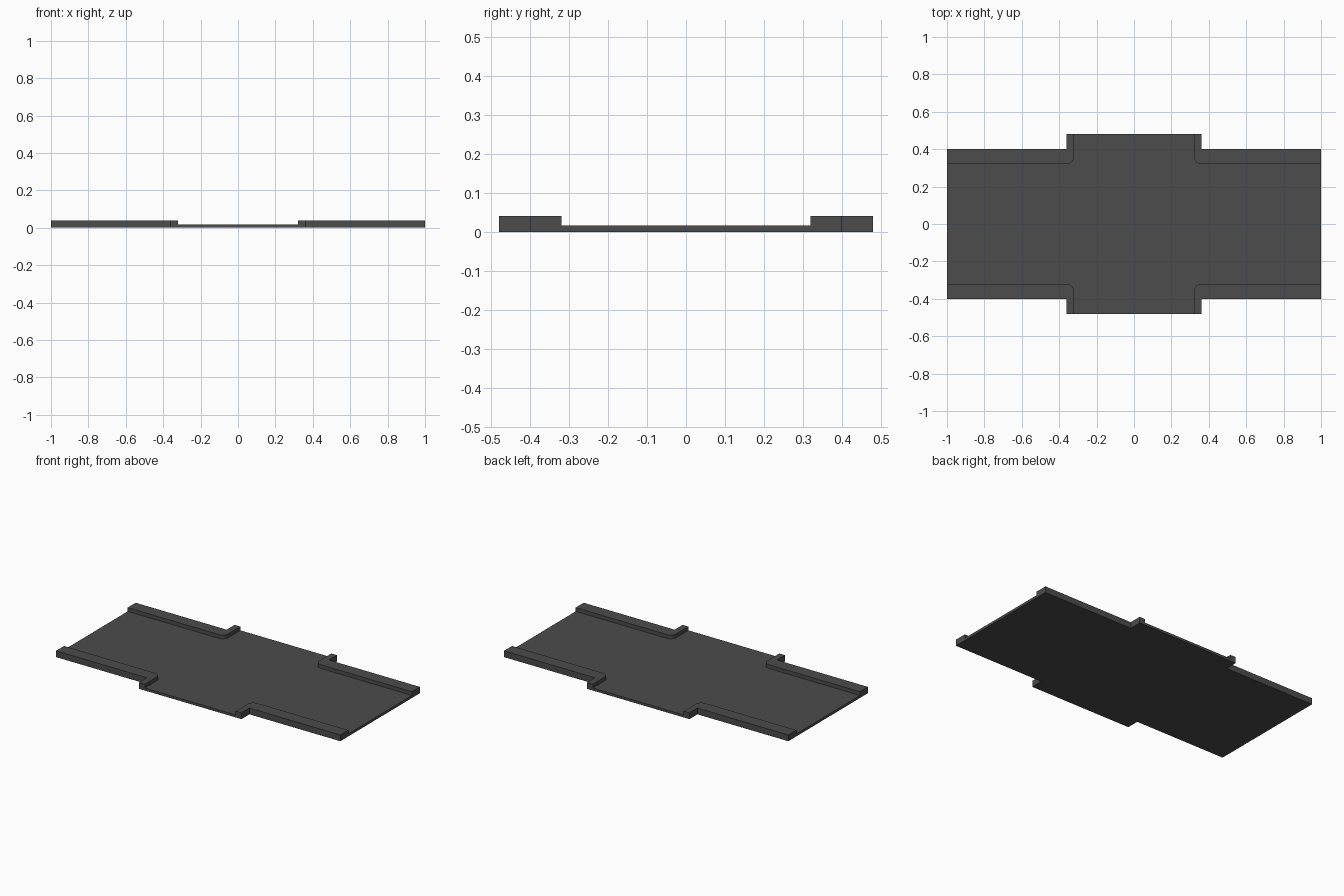
import bpy, bmesh, math

if "Cube" in bpy.data.objects:
    bpy.data.objects.remove(bpy.data.objects["Cube"])

FLOOR, KERB = 0.016, 0.04

grey = bpy.data.materials.new("dark grey")
grey.diffuse_color = (0.072, 0.072, 0.072, 1)
grey.use_nodes = True
grey.node_tree.nodes["Principled BSDF"].inputs["Base Color"].default_value = grey.diffuse_color


def prism(name, outline, z0, z1):
    """Extrude a flat outline from z0 to z1."""
    bm = bmesh.new()
    face = bm.faces.new([bm.verts.new((x, y, z0)) for x, y in outline])
    top = bmesh.ops.extrude_face_region(bm, geom=[face])["geom"]
    bmesh.ops.translate(bm, vec=(0, 0, z1 - z0),
                        verts=[v for v in top if isinstance(v, bmesh.types.BMVert)])
    bmesh.ops.recalc_face_normals(bm, faces=bm.faces)
    mesh = bpy.data.meshes.new(name)
    bm.to_mesh(mesh)
    bm.free()
    mesh.materials.append(grey)
    obj = bpy.data.objects.new(name, mesh)
    bpy.context.collection.objects.link(obj)
    return obj


# Cross-shaped floor plate
quarter = [(1, 0.4), (0.36, 0.4), (0.36, 0.48)]
half = quarter + [(-x, y) for x, y in reversed(quarter)]
prism("floor_plate", half + [(-x, -y) for x, y in half], 0, FLOOR)

# L-shaped kerbs with a rounded inner corner, one in each quadrant
arc = [(0.36 - 0.04 * math.sin(a), 0.36 - 0.04 * math.cos(a))
       for a in (i * math.pi / 12 for i in range(7))]
kerb = [(1, 0.4), (1, 0.32)] + arc + [(0.32, 0.48), (0.36, 0.48), (0.36, 0.4)]
for sx, side in ((-1, "left"), (1, "right")):
    for sy, end in ((-1, "front"), (1, "back")):
        prism(f"kerb_{end}_{side}", [(sx * x, sy * y) for x, y in kerb], FLOOR, KERB)
